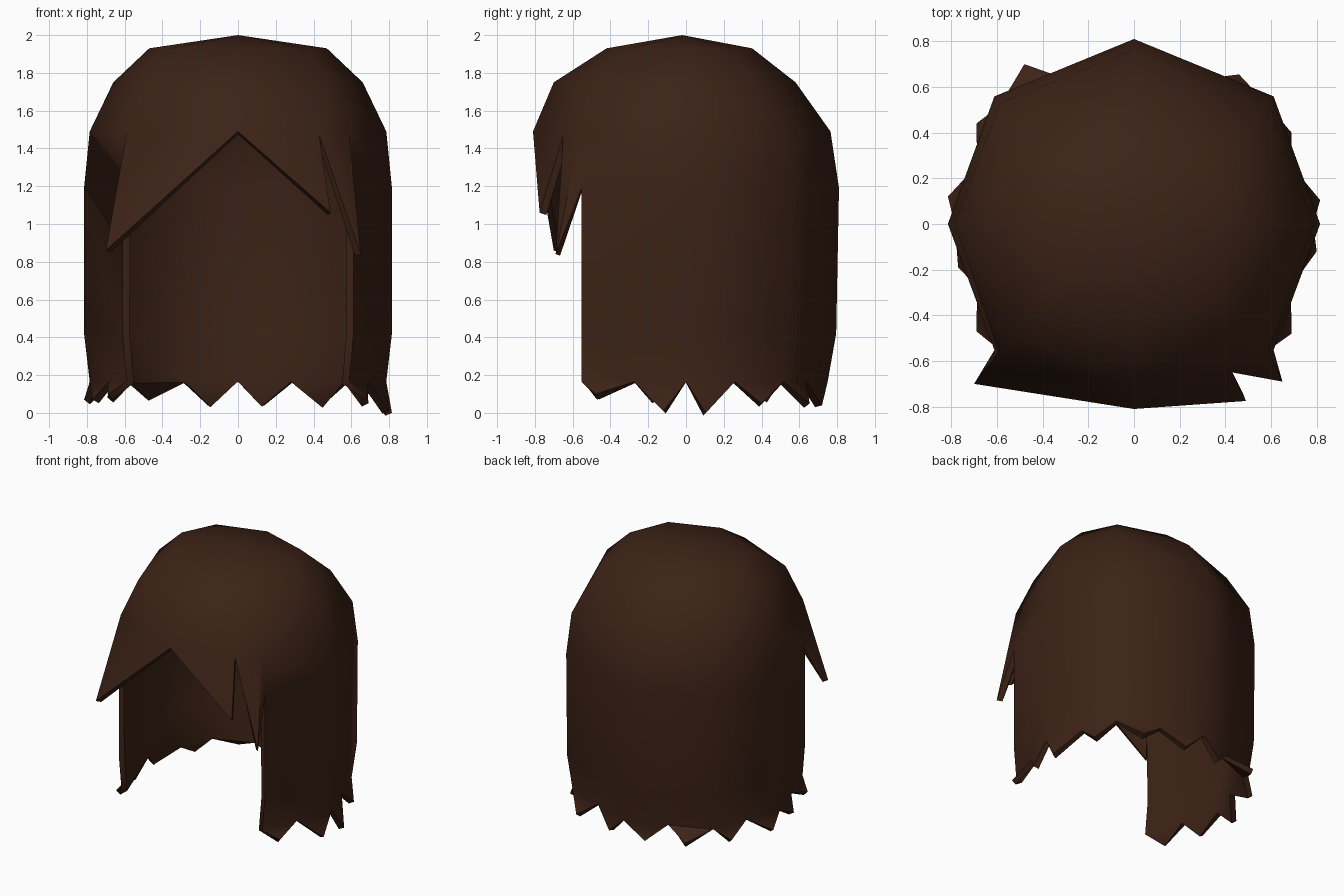
import bpy, bmesh, math

if "Cube" in bpy.data.objects:
    bpy.data.objects.remove(bpy.data.objects["Cube"])

bm = bmesh.new()
V = lambda *p: bm.verts.new(p)
F = lambda *v: bm.faces.new(v)


def ring(rx, yf, yb, z, start=0, count=8):
    """Eight-sided ring, counted from the front counter-clockwise."""
    k = 0.75, 0.69
    pts = [(0, yf), (rx * k[0], yf * k[1]), (rx, 0), (rx * k[0], yb * k[1]),
           (0, yb), (-rx * k[0], yb * k[1]), (-rx, 0), (-rx * k[0], yf * k[1])]
    return [V(x, y, z) for x, y in pts[start:start + count]]


# crown of the head
apex = V(0, -0.02, 2.0)
top = ring(0.47, -0.42, 0.35, 1.93)
mid = ring(0.66, -0.70, 0.58, 1.75)
brow = ring(0.785, -0.81, 0.765, 1.49)
notch = V(0.43, -0.65, 1.47)
for i in range(8):
    j = (i + 1) % 8
    F(apex, top[i], top[j])
    F(top[i], mid[i], mid[j], top[j])
    if i:
        F(mid[i], brow[i], brow[j], mid[j])
    else:
        F(mid[0], brow[0], notch, mid[1])
        F(mid[1], notch, brow[1])

# side and back curtain, open at the front
upper = brow[1:]
curtain = [ring(0.815, -0.80, 0.81, 1.19, 1, 7),
           ring(0.815, -0.80, 0.795, 0.42, 1, 7)]
temple_r, temple_l = curtain[0][0], curtain[0][-1]
for row in curtain:
    for i in range(6):
        F(upper[i], row[i], row[i + 1], upper[i + 1])
    upper = row

# tapered hem with a point halfway along each side
low = ring(0.785, -0.80, 0.75, 0.165, 1, 7)
hem = []
for i in range(6):
    m = V(*((low[i].co + low[i + 1].co) / 2))
    hem += [low[i], m]
    F(upper[i], low[i], m)
    F(upper[i], m, upper[i + 1])
    F(m, low[i + 1], upper[i + 1])
hem.append(low[6])

# ragged tips along the hem
tips = [(.69, -.48, .10), (.80, -.12, .01), (.815, .105, 0), (.69, .40, .05),
        (.46, .655, .05), (.14, .72, .04), (-.16, .72, .04), (-.48, .70, .10),
        (-.69, .44, .08), (-.815, .12, .07), (-.77, -.19, .07), (-.69, -.47, .10)]
for i, t in enumerate(tips):
    F(hem[i], V(*t), hem[i + 1])

# swept fringe: one large lock on the left, two smaller on the right
lock_l = V(-0.70, -0.70, 0.86)
F(brow[7], lock_l, brow[0])
F(brow[7], temple_l, lock_l)
F(brow[0], V(0.49, -0.775, 1.06), notch)
lock_r = V(0.65, -0.69, 0.84)
F(notch, lock_r, brow[1])
F(brow[1], lock_r, temple_r)

bmesh.ops.recalc_face_normals(bm, faces=bm.faces)
bm.normal_update()
if apex.link_faces[0].normal.z < 0:
    bmesh.ops.reverse_faces(bm, faces=bm.faces)

me = bpy.data.meshes.new("hair")
bm.to_mesh(me)
bm.free()
hair = bpy.data.objects.new("hair", me)
bpy.context.collection.objects.link(hair)

# thickness of the shell
sol = hair.modifiers.new("thickness", 'SOLIDIFY')
sol.thickness = 0.04
sol.offset = -1
bpy.context.view_layer.objects.active = hair
hair.select_set(True)
bpy.ops.object.modifier_apply(modifier=sol.name)
bpy.ops.object.shade_smooth_by_angle(angle=math.radians(60))

mat = bpy.data.materials.new("dark_brown")
mat.diffuse_color = (0.045, 0.016, 0.008, 1)
mat.use_nodes = True
mat.node_tree.nodes["Principled BSDF"].inputs["Base Color"].default_value = mat.diffuse_color
me.materials.append(mat)
